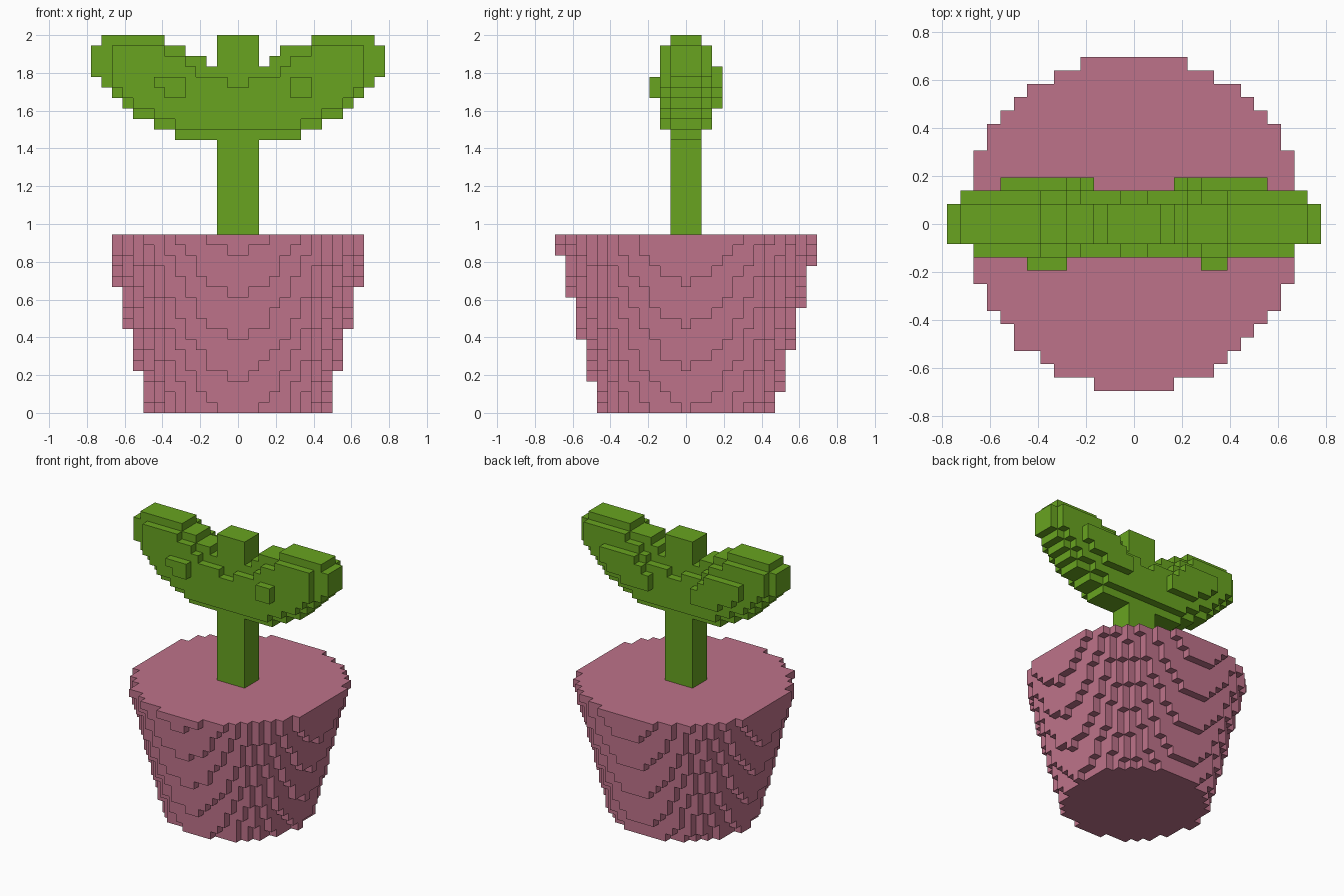
import bpy
import bmesh
from math import hypot
from mathutils import Vector

UNIT = 1 / 18          # edge of one block

cube = bpy.data.objects.get("Cube")
if cube:
    bpy.data.objects.remove(cube, do_unlink=True)


def material(name, rgb):
    mat = bpy.data.materials.new(name)
    mat.use_nodes = True
    mat.diffuse_color = (*rgb, 1)
    mat.node_tree.nodes["Principled BSDF"].inputs["Base Color"].default_value = (*rgb, 1)
    return mat


def build_blocks(name, cells, mat):
    """Skin a set of (x, y, z) block centres with their exposed faces."""
    bm = bmesh.new()
    corners = {}

    def corner(p):
        key = tuple(round(v * 2) for v in p)
        if key not in corners:
            corners[key] = bm.verts.new(p * UNIT)
        return corners[key]

    for cell in cells:
        for axis in range(3):
            for sign in (-1, 1):
                n, u, v = Vector((0, 0, 0)), Vector((0, 0, 0)), Vector((0, 0, 0))
                n[axis] = sign
                u[(axis + 1) % 3] = 0.5
                v[(axis + 2) % 3] = 0.5 * sign
                c = Vector(cell)
                if tuple(c + n) in cells:
                    continue
                m = c + n / 2
                bm.faces.new([corner(p) for p in (m - u - v, m + u - v, m + u + v, m - u + v)])
    mesh = bpy.data.meshes.new(name)
    bm.to_mesh(mesh)
    bm.free()
    mesh.materials.append(mat)
    obj = bpy.data.objects.new(name, mesh)
    bpy.context.collection.objects.link(obj)
    return obj


def box(x0, x1, y0, y1, z0, z1):
    """Blocks between block edges in x and z, and between rows y0..y1."""
    return {(x + 0.5, y, z + 0.5) for x in range(x0, x1)
            for y in range(y0, y1 + 1) for z in range(z0, z1)}


leaf_green = material("leaf green", (0.138, 0.371, 0.0144))
clay_pink = material("clay pink", (0.515, 0.171, 0.254))

# Tapered round pot, one disc of blocks per layer
pot = {(x + 0.5, y, z + 0.5) for z in range(17)
       for x in range(-12, 12) for y in range(-12, 13)
       if hypot(x + 0.52, y - 0.2) <= 8.53 + z / 4}
build_blocks("pot", pot, clay_pink)

# Stem running up through the leaves
plant = box(-2, 2, -1, 1, 17, 36)

# Pair of leaves: bottom and top height of each column outward from the stem
bottoms = [26] * 6 + [27, 27, 28, 28, 29, 30, 31, 32]
tops = [33, 33, 33, 34, 34, 35, 35] + [36] * 6 + [35]
skin_tops = [31, 32, 32, 32, 33, 34, 34] + [35] * 6
for side in (-1, 1):
    for c, (low, high) in enumerate(zip(bottoms, tops)):
        x = c if side > 0 else -c - 1
        if c == 4 and side > 0:
            high += 1
        plant |= box(x, x + 1, -1, 1, low, high)
        # thinner outer skin on front and back
        if c < 13:
            skin_low = max(low, bottoms[c + 1]) if c > 9 else low + 1
            if c < 12:
                plant |= box(x, x + 1, -2, -2, skin_low, skin_tops[c])
            plant |= box(x, x + 1, 2, 2, skin_low, skin_tops[c])

    # Slanted bulge on the back of each leaf
    for z, (a, b) in enumerate([(3, 7), (3, 9), (4, 10), (5, 10)], 29):
        plant |= box(min(side * a, side * b), max(side * a, side * b), 3, 3, z, z + 1)

# Small bumps on the front of the leaves
plant |= box(-7, -5, -3, -3, 30, 32) | box(-8, -7, -3, -3, 31, 32)
plant |= box(5, 7, -3, -3, 30, 32)
build_blocks("stem_and_leaves", plant, leaf_green)
